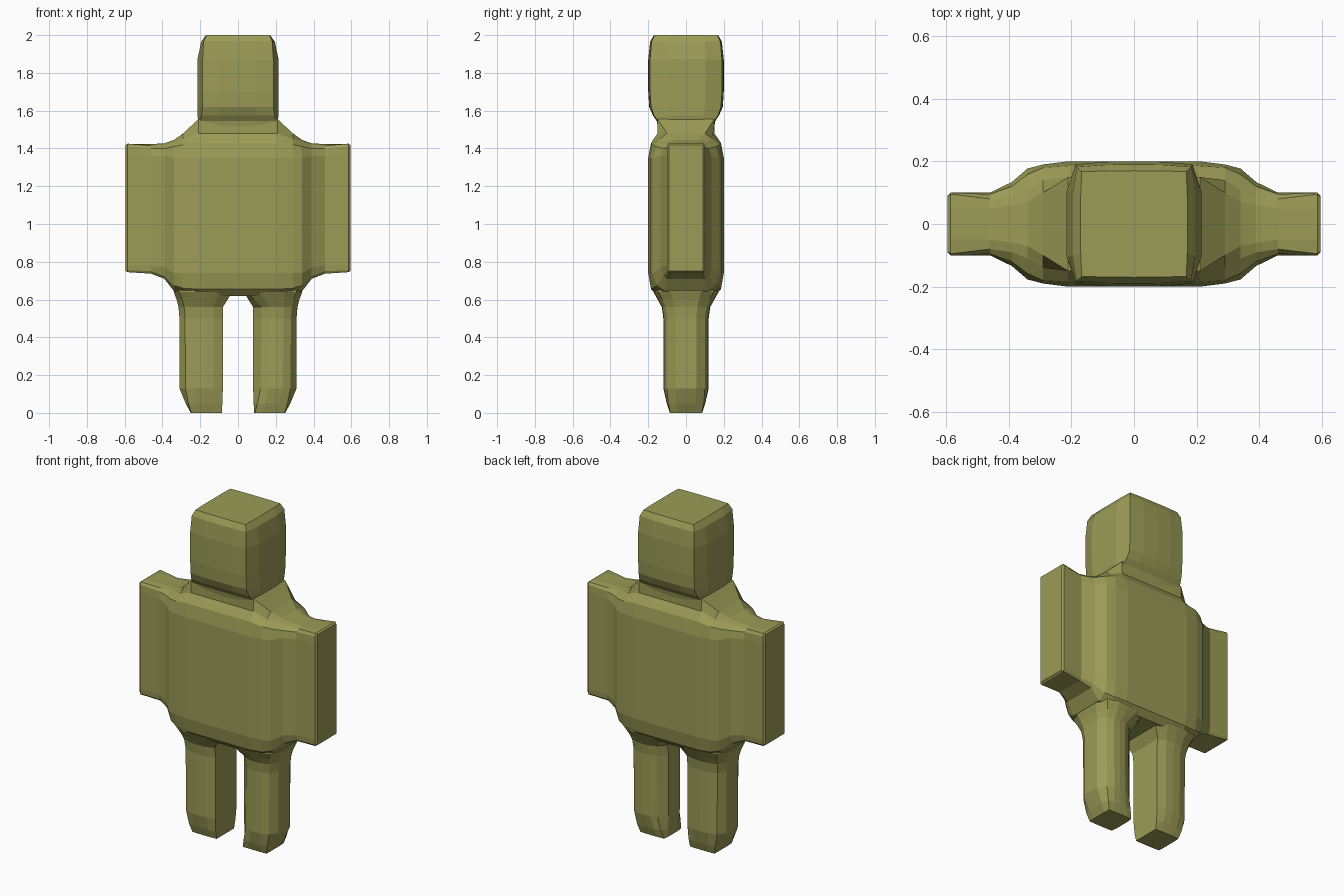
import bpy, bmesh

if "Cube" in bpy.data.objects:
    bpy.data.objects.remove(bpy.data.objects["Cube"])

mat = bpy.data.materials.new("olive")
mat.diffuse_color = (0.33, 0.33, 0.095, 1)
mat.use_nodes = True
mat.node_tree.nodes["Principled BSDF"].inputs["Base Color"].default_value = mat.diffuse_color


def loft(name, rings):
    """Skin a list of closed rings (equal point counts) and cap both ends."""
    bm = bmesh.new()
    vr = [[bm.verts.new(p) for p in r] for r in rings]
    n = len(vr[0])
    for a, b in zip(vr, vr[1:]):
        for i in range(n):
            j = (i + 1) % n
            bm.faces.new((a[i], a[j], b[j], b[i]))
    bm.faces.new(vr[0][::-1])
    bm.faces.new(vr[-1])
    bmesh.ops.recalc_face_normals(bm, faces=bm.faces)
    me = bpy.data.meshes.new(name)
    bm.to_mesh(me)
    bm.free()
    me.materials.append(mat)
    ob = bpy.data.objects.new(name, me)
    bpy.context.collection.objects.link(ob)
    return ob


def side_ring(x, prof):
    """Ring in the YZ plane from a half profile of (half depth, height)."""
    return [(x, -y, z) for y, z in prof] + [(x, y, z) for y, z in reversed(prof)]


def block_ring(z, x0, x1, c0, c1, cy, by):
    """Bulged block: sides x0/x1, sharp corners at c0/c1 and +-cy, front/back +-by."""
    d = (c1 - c0) / 4
    m = cy * 0.55
    e = by - (by - cy) * 0.15
    half = [(c0, -cy), (c0 + d, -e), (c0 + 2 * d, -by), (c1 - d, -e),
            (c1, -cy), (x1, -m), (x1, m)]
    back = [(c1, cy), (c1 - d, e), (c0 + 2 * d, by), (c0 + d, e), (c0, cy),
            (x0, m), (x0, -m)]
    return [(x, y, z) for x, y in half + back]


# Half profiles of the body at increasing distance from the centre
mid = [(.15, .62), (.185, .655), (.2, .74), (.2, 1.35), (.185, 1.43), (.15, 1.48), (.15, 1.555)]
flank = [(.13, .635), (.175, .66), (.19, .74), (.19, 1.35), (.18, 1.42), (.14, 1.45), (.10, 1.48)]
edge = [(.11, .645), (.155, .675), (.177, .74), (.177, 1.35), (.158, 1.41), (.11, 1.435), (.07, 1.445)]
arm = [
    (.34, edge),
    (.39, [(.10, .71), (.12, .725), (.134, .77), (.134, 1.36), (.12, 1.40), (.09, 1.42), (.06, 1.427)]),
    (.46, [(.085, .737), (.095, .75), (.1, .78), (.1, 1.36), (.095, 1.40), (.08, 1.415), (.05, 1.423)]),
    (.585, [(.095, .745), (.1, .755), (.1, .78), (.1, 1.36), (.1, 1.41), (.095, 1.425), (.05, 1.425)]),
    (.595, [(.088, .752), (.09, .757), (.09, .78), (.09, 1.36), (.09, 1.41), (.088, 1.418), (.05, 1.418)]),
]

# Torso
torso = [(-.34, edge), (-.29, flank), (-.21, mid), (.21, mid), (.29, flank), (.34, edge)]
loft("torso", [side_ring(x, p) for x, p in torso])

# Arms
for s, side in ((1, "right"), (-1, "left")):
    loft(side + "_arm", [side_ring(s * x, p) for x, p in arm])

# Head: height, corner x, corner y, side bulge, front bulge
head = [(1.46, .19, .13, .21, .14), (1.545, .20, .15, .21, .155),
        (1.575, .193, .17, .215, .175), (1.62, .188, .185, .215, .195),
        (1.70, .187, .19, .215, .2), (1.87, .187, .19, .215, .2),
        (1.965, .182, .182, .195, .19), (2.0, .167, .167, .17, .17)]
loft("head", [block_ring(z, -bx, bx, -cx, cx, cy, by) for z, cx, cy, bx, by in head])

# Legs: height, inner x, outer x, outer corner, corner y, front bulge, inner corner inset
leg = [(0, .085, .25, .247, .083, .085, .005), (.05, .083, .277, .262, .094, .102, .02),
       (.13, .08, .31, .278, .1, .12, .04), (.50, .08, .31, .28, .1, .12, .045),
       (.56, .08, .315, .285, .108, .128, .045), (.60, .055, .325, .295, .125, .15, .03),
       (.64, .03, .34, .31, .145, .172, .02), (.68, .03, .33, .31, .145, .172, .02)]
for s, side in ((1, "right"), (-1, "left")):
    rings = []
    for z, x0, x1, c1, cy, by, inset in leg:
        c0 = x0 + (inset if s > 0 else 0)  # the left leg has a flat inner face
        rings.append([(s * x, y, h) for x, y, h in block_ring(z, x0, x1, c0, c1, cy, by)])
    loft(side + "_leg", rings)
